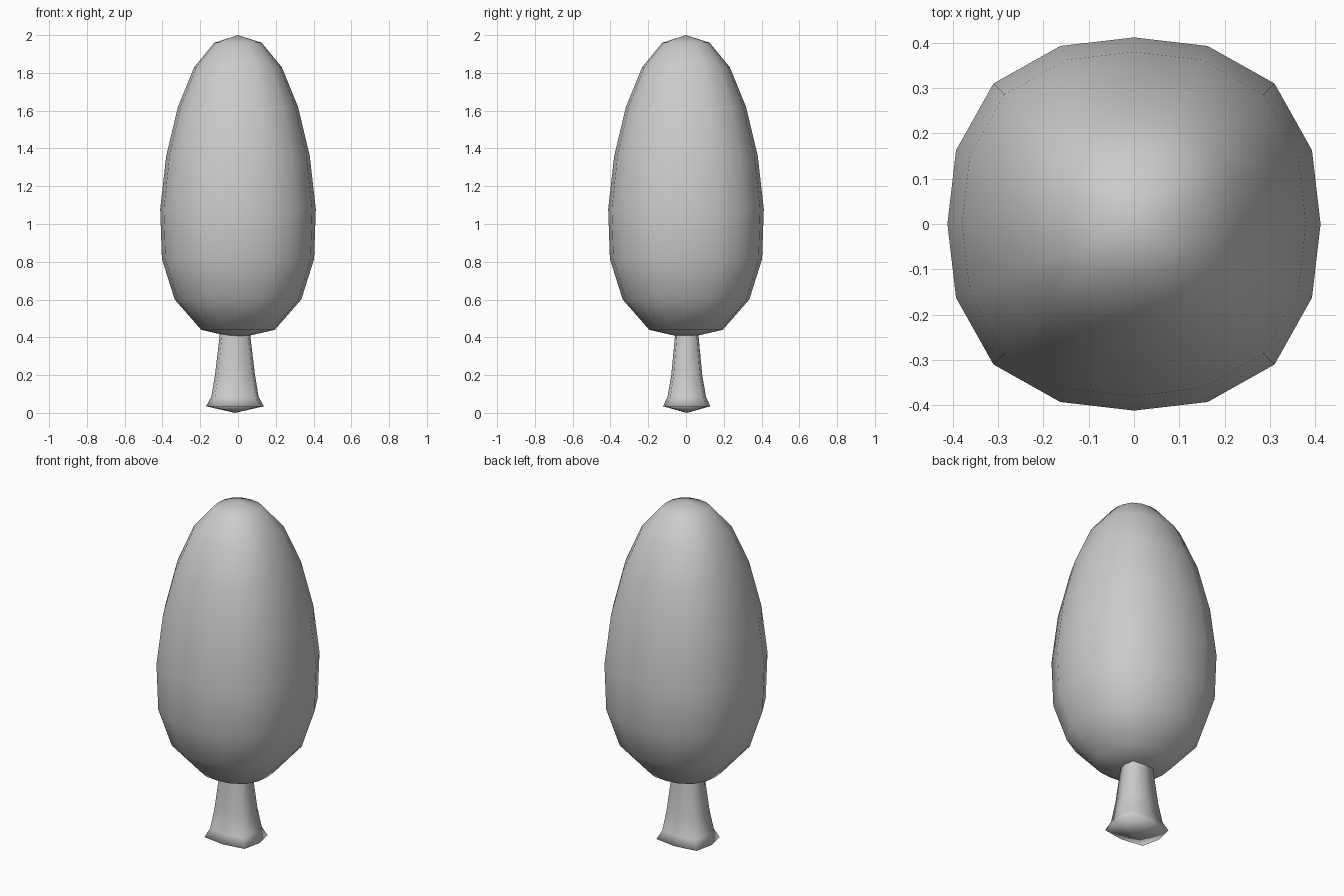
import bpy, bmesh
from math import cos, sin, pi

if "Cube" in bpy.data.objects:
    bpy.data.objects.remove(bpy.data.objects["Cube"])


def stacked_rings(name, rings, sides, square, bottom, top):
    """Skin rings (z, cx, cy, rx, ry); 'square' swells the diagonals. Ends close on a point."""
    bm = bmesh.new()
    loops = []
    for z, cx, cy, rx, ry in rings:
        loop = []
        for i in range(sides):
            a = 2 * pi * i / sides
            k = 1 + square * sin(2 * a) ** 2
            loop.append(bm.verts.new((cx + rx * k * cos(a), cy + ry * k * sin(a), z)))
        loops.append(loop)
    for low, high in zip(loops, loops[1:]):
        for i in range(sides):
            j = (i + 1) % sides
            bm.faces.new((low[i], low[j], high[j], high[i]))
    b, t = bm.verts.new(bottom), bm.verts.new(top)
    for i in range(sides):
        j = (i + 1) % sides
        bm.faces.new((b, loops[0][j], loops[0][i]))
        bm.faces.new((t, loops[-1][i], loops[-1][j]))
    bmesh.ops.recalc_face_normals(bm, faces=bm.faces)
    mesh = bpy.data.meshes.new(name)
    bm.to_mesh(mesh)
    bm.free()
    for p in mesh.polygons:
        p.use_smooth = True
    obj = bpy.data.objects.new(name, mesh)
    bpy.context.collection.objects.link(obj)
    return obj


# Egg-shaped foliage, slightly square in plan
profile = [(0.44, 0.195), (0.60, 0.335), (0.815, 0.403), (1.08, 0.412),
           (1.36, 0.380), (1.62, 0.318), (1.83, 0.232), (1.96, 0.125)]
stacked_rings("foliage", [(z, 0, 0, r, r) for z, r in profile], 16, 0.065,
              (0, 0, 0.395), (0, 0, 2.0))

# Trunk with a flared foot
cx, cy = -0.016, 0.004
trunk = [(0.035, 0.153, 0.125), (0.085, 0.125, 0.102), (0.20, 0.106, 0.082),
         (0.40, 0.082, 0.063), (0.48, 0.076, 0.058)]
stacked_rings("trunk", [(z, cx, cy, rx, ry) for z, rx, ry in trunk], 8, 0.2,
              (cx, cy, 0.0), (cx, cy, 0.5))
